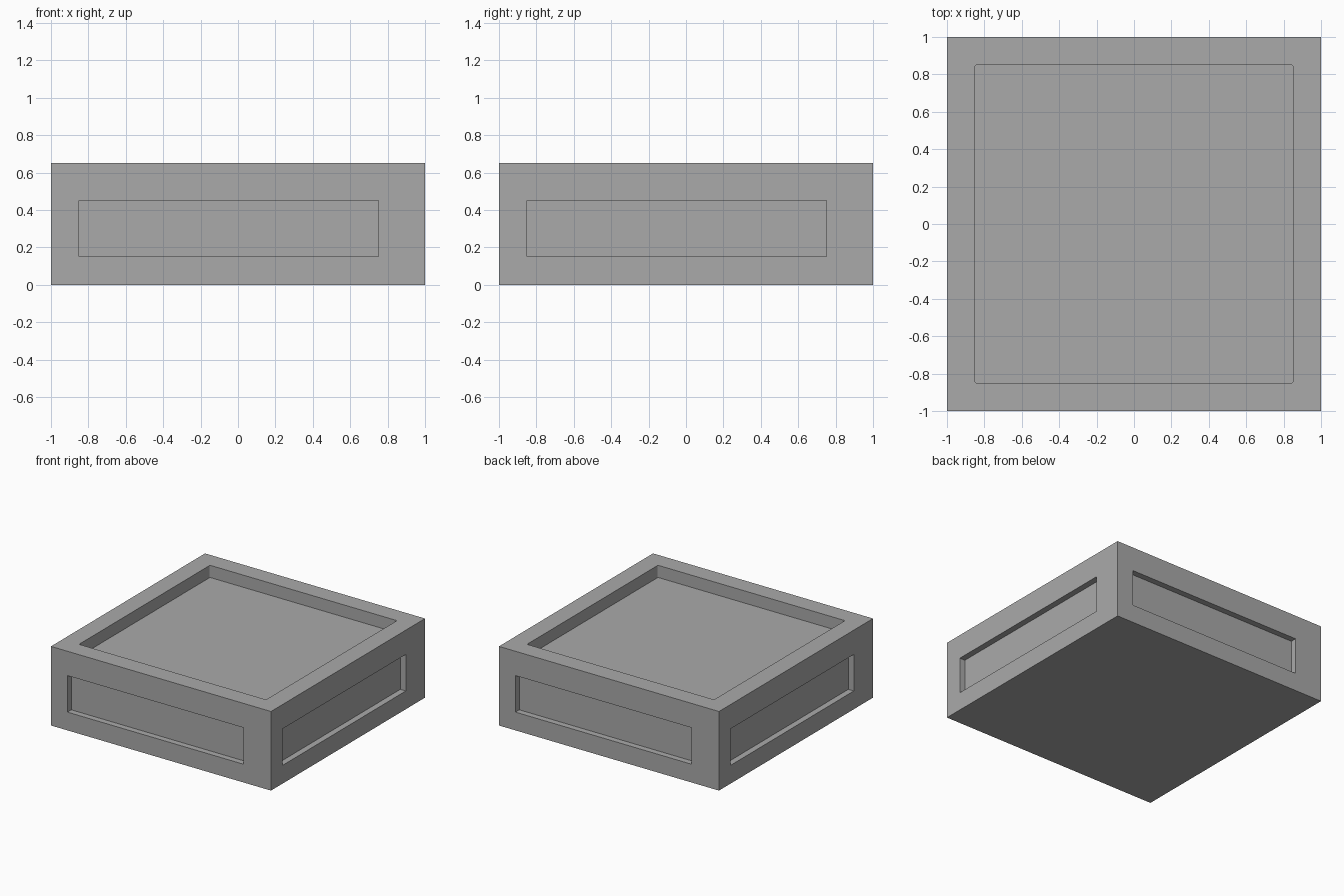
import bpy
import bmesh
from math import pi
from mathutils import Matrix, Vector

cube = bpy.data.objects.get("Cube")
if cube:
    bpy.data.objects.remove(cube, do_unlink=True)

HEIGHT = 0.65
PANEL_DEPTH = 0.05
TRAY_FLOOR = 0.55
TRAY_HALF = 0.85

grey = bpy.data.materials.new("plain grey")
grey.use_nodes = True
colour = (0.4, 0.4, 0.4, 1)
grey.diffuse_color = colour
grey.node_tree.nodes["Principled BSDF"].inputs["Base Color"].default_value = colour


def box(name, low, high, turn=0, corner=0):
    """Box between two corners, turned about z, with optional rounded upright edges."""
    low, high = Vector(low), Vector(high)
    bm = bmesh.new()
    bmesh.ops.create_cube(bm, size=1)
    bmesh.ops.scale(bm, vec=high - low, verts=bm.verts)
    bmesh.ops.translate(bm, vec=(low + high) / 2, verts=bm.verts)
    if corner:
        upright = [e for e in bm.edges
                   if abs(e.verts[0].co.z - e.verts[1].co.z) > 0.01]
        bmesh.ops.bevel(bm, geom=upright, offset=corner, segments=3,
                        profile=0.5, affect='EDGES')
    bmesh.ops.rotate(bm, cent=(0, 0, 0), matrix=Matrix.Rotation(turn, 3, 'Z'),
                     verts=bm.verts)
    mesh = bpy.data.meshes.new(name)
    bm.to_mesh(mesh)
    bm.free()
    mesh.materials.append(grey)
    obj = bpy.data.objects.new(name, mesh)
    bpy.context.collection.objects.link(obj)
    return obj


# Square block
block = box("tray_block", (-1, -1, 0), (1, 1, HEIGHT))

# Shallow tray recess in the top
cutters = [box("tray_cutter", (-TRAY_HALF, -TRAY_HALF, TRAY_FLOOR),
               (TRAY_HALF, TRAY_HALF, HEIGHT + 0.1), corner=0.01)]

# One off-centre panel recess, repeated around the four sides
for side in range(4):
    cutters.append(box(f"panel_cutter_{side}", (-0.85, -1.1, 0.15),
                       (0.75, -1 + PANEL_DEPTH, 0.45), turn=side * pi / 2))

# Carve the recesses, then discard the cutters
bpy.context.view_layer.objects.active = block
for cutter in cutters:
    cutter.hide_render = True
    cut = block.modifiers.new(cutter.name, 'BOOLEAN')
    cut.operation = 'DIFFERENCE'
    cut.solver = 'EXACT'
    cut.object = cutter
    bpy.ops.object.modifier_apply(modifier=cut.name)
    bpy.data.objects.remove(cutter, do_unlink=True)
